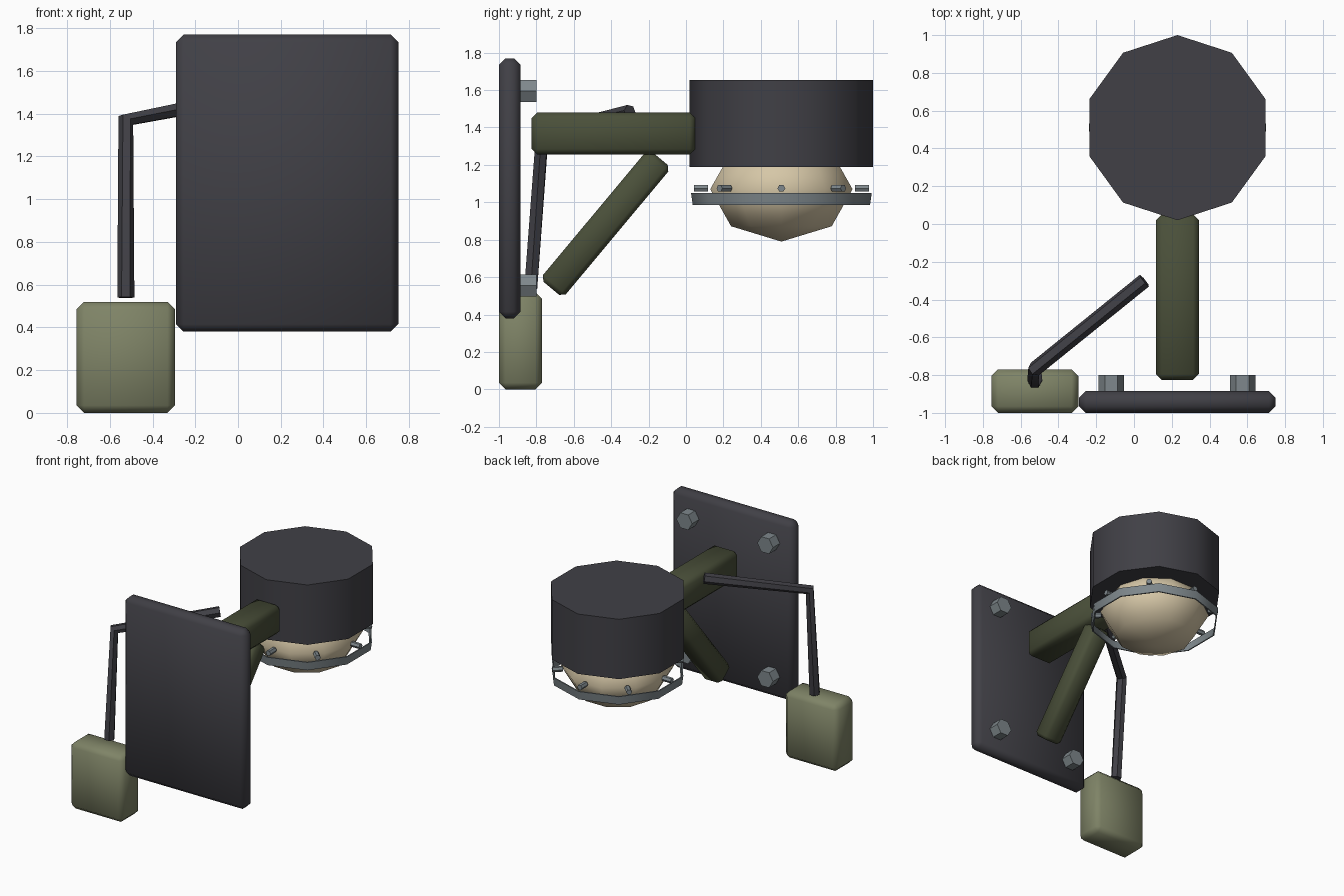
import bpy, math
from math import cos, sin, tau
from mathutils import Vector

old = bpy.data.objects.get("Cube")
if old:
    bpy.data.objects.remove(old, do_unlink=True)


def material(name, r, g, b):
    m = bpy.data.materials.new(name)
    m.use_nodes = True
    m.diffuse_color = (r, g, b, 1)
    m.node_tree.nodes["Principled BSDF"].inputs["Base Color"].default_value = (r, g, b, 1)
    return m


DARK = material("charcoal", 0.052, 0.051, 0.061)
OLIVE = material("dark olive", 0.069, 0.08, 0.042)
SAGE = material("pale olive", 0.212, 0.23, 0.135)
CREAM = material("cream glass", 0.67, 0.57, 0.385)
STEEL = material("steel grey", 0.21, 0.245, 0.262)


def finish(name, mat, bevel=0):
    """Name, colour, bevel and shade the active object."""
    ob = bpy.context.object
    ob.name = ob.data.name = name
    ob.data.materials.clear()
    ob.data.materials.append(mat)
    if bevel:
        bpy.ops.object.transform_apply(location=False, rotation=False, scale=True)
        mod = ob.modifiers.new("bevel", "BEVEL")
        mod.width = bevel
        mod.segments = 1
        bpy.ops.object.modifier_apply(modifier=mod.name)
    bpy.ops.object.shade_smooth_by_angle(angle=math.radians(50))
    return ob


def box(name, mat, low, high, bevel):
    low, high = Vector(low), Vector(high)
    bpy.ops.mesh.primitive_cube_add(size=1, location=(low + high) / 2)
    bpy.context.object.scale = high - low
    return finish(name, mat, bevel)


def hex_stud(name, start, direction, radius, length):
    """Six-sided stud with a corner pointing sideways."""
    d = Vector(direction)
    bpy.ops.mesh.primitive_cylinder_add(vertices=6, radius=radius, depth=length,
                                        location=Vector(start) + d * length / 2)
    side = d.cross(Vector((0, 0, 1)))
    turn = Vector((0, 1, 0)).rotation_difference(side)
    ob = bpy.context.object
    ob.rotation_mode = "QUATERNION"
    ob.rotation_quaternion = turn if abs(d.z) > 0.9 else stud_rotation(d, side)
    return finish(name, STEEL)


def stud_rotation(d, side):
    from mathutils import Matrix
    up = d.cross(side)
    return Matrix((up, side, d)).transposed().to_quaternion()


# Wall plate and its four bolts
CX, CY = 0.23, 0.51
box("wall_plate", DARK, (-0.29, -1, 0.38), (0.75, -0.885, 1.77), 0.035)
for i, x in enumerate((-0.12, 0.575)):
    for j, z in enumerate((0.555, 1.595)):
        hex_stud(f"plate_bolt_{i}{j}", (x, -0.89, z), (0, 1, 0), 0.0675, 0.09)

# Horizontal arm and diagonal brace
box("support_arm", OLIVE, (CX - 0.113, -0.825, 1.255), (CX + 0.113, 0.05, 1.48), 0.03)
low, high = Vector((CX, -0.72, 0.54)), Vector((CX, -0.14, 1.235))
axis = high - low
bpy.ops.mesh.primitive_cube_add(size=1, location=(low + high) / 2)
brace = bpy.context.object
brace.scale = (0.16, 0.16, axis.length)
brace.rotation_euler.x = -math.atan2(axis.y, axis.z)
finish("diagonal_brace", OLIVE, 0.025)

# Lamp housing
bpy.ops.mesh.primitive_cylinder_add(vertices=10, radius=0.49, depth=0.465,
                                    location=(CX, CY, 1.4225))
finish("lamp_housing", DARK)

# Glass globe
bpy.ops.mesh.primitive_uv_sphere_add(segments=10, ring_count=4, radius=1,
                                     location=(CX, CY, 1.07),
                                     rotation=(0, 0, math.pi / 2))
bpy.context.object.scale = (0.4, 0.4, 0.28)
finish("glass_globe", CREAM)

# Thin guard ring: four loops joined into a closed band
SIDES = 10
loops = ((0.483, 1.05), (0.474, 0.985), (0.464, 0.985), (0.473, 1.05))
verts = [(CX + r * sin(tau * k / SIDES), CY + r * cos(tau * k / SIDES), z)
         for r, z in loops for k in range(SIDES)]
faces = []
for i in range(4):
    for k in range(SIDES):
        a, b = i * SIDES, (i + 1) % 4 * SIDES
        n = (k + 1) % SIDES
        faces.append((a + k, a + n, b + n, b + k))
mesh = bpy.data.meshes.new("guard_ring")
mesh.from_pydata(verts, [], faces)
ring = bpy.data.objects.new("guard_ring", mesh)
bpy.context.collection.objects.link(ring)
bpy.ops.object.select_all(action="DESELECT")
ring.select_set(True)
bpy.context.view_layer.objects.active = ring
finish("guard_ring", STEEL)

# Studs around the globe
for k in range(8):
    d = Vector((cos(tau * k / 8), sin(tau * k / 8), 0))
    hex_stud(f"ring_stud_{k}", Vector((CX, CY, 1.075)) + d * 0.393, d, 0.021, 0.075)

# Junction box
box("junction_box", SAGE, (-0.755, -1, 0), (-0.295, -0.77, 0.52), 0.035)

# Bent conduit rising from the box toward the arm
curve = bpy.data.curves.new("conduit", "CURVE")
curve.dimensions = "3D"
curve.bevel_depth = 0.04
curve.bevel_resolution = 1
curve.use_fill_caps = True
spline = curve.splines.new("POLY")
path = ((-0.525, -0.83, 0.54), (-0.525, -0.768, 1.37), (0.055, -0.3, 1.483))
spline.points.add(len(path) - 1)
for point, co in zip(spline.points, path):
    point.co = (*co, 1)
conduit = bpy.data.objects.new("conduit", curve)
bpy.context.collection.objects.link(conduit)
bpy.ops.object.select_all(action="DESELECT")
conduit.select_set(True)
bpy.context.view_layer.objects.active = conduit
bpy.ops.object.convert(target="MESH")
finish("conduit", DARK)
